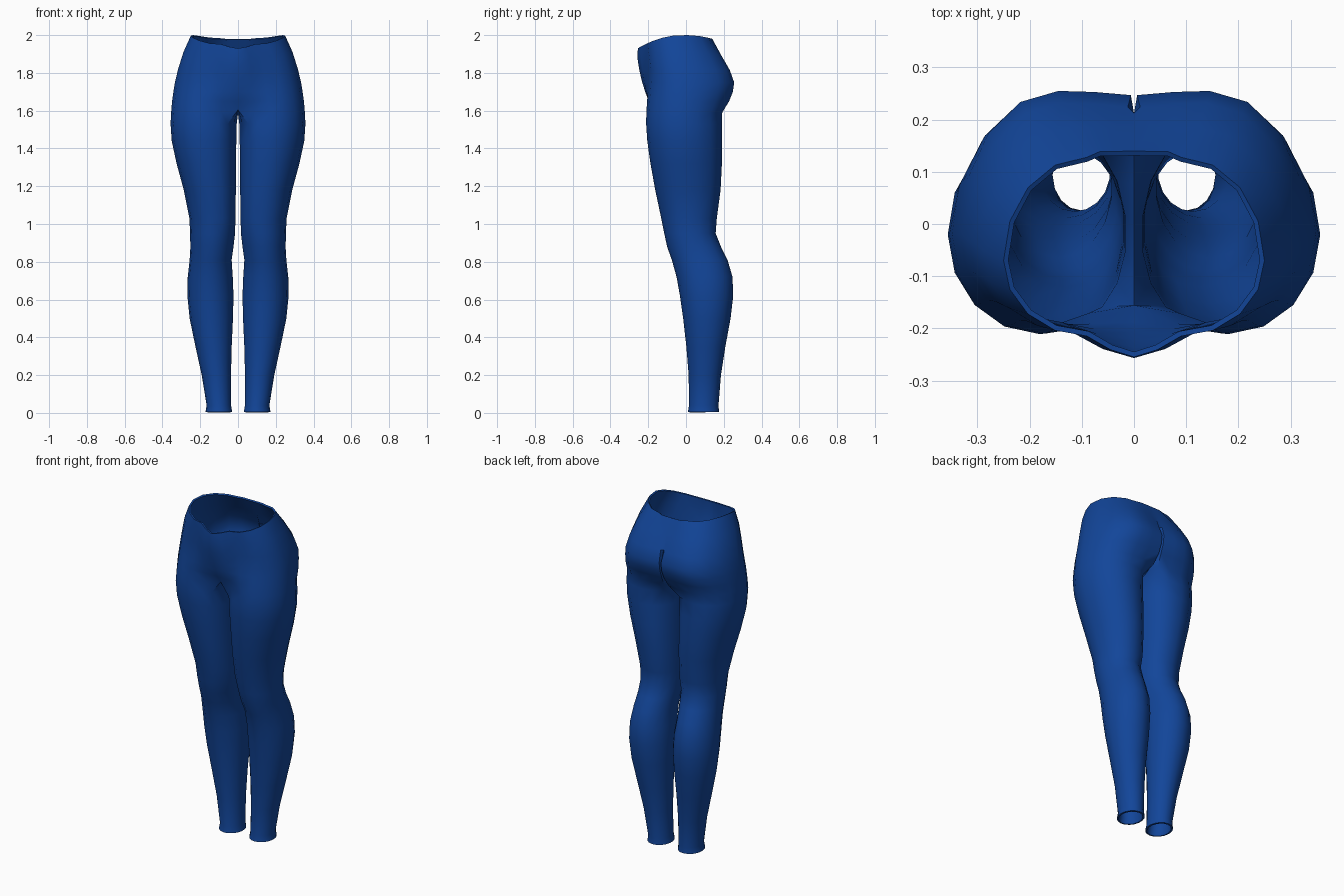
import bpy, bmesh, math

if "Cube" in bpy.data.objects:
    bpy.data.objects.remove(bpy.data.objects["Cube"])

blue = bpy.data.materials.new("denim blue")
blue.diffuse_color = (0.006, 0.06, 0.32, 1)
blue.use_nodes = True
blue.node_tree.nodes["Principled BSDF"].inputs["Base Color"].default_value = blue.diffuse_color

# Leg sections: z, inner x, outer x, front y, back y
LEG = [
    (0.005, 0.030, 0.172, 0.010, 0.175), (0.04, 0.036, 0.166, 0.016, 0.172),
    (0.20, 0.036, 0.192, 0.014, 0.185), (0.35, 0.032, 0.225, 0.002, 0.208),
    (0.50, 0.025, 0.256, -0.015, 0.236), (0.62, 0.022, 0.268, -0.032, 0.250),
    (0.72, 0.026, 0.266, -0.050, 0.246), (0.81, 0.032, 0.256, -0.075, 0.220),
    (0.88, 0.022, 0.252, -0.100, 0.185), (0.95, 0.014, 0.254, -0.115, 0.157),
    (1.03, 0.012, 0.257, -0.131, 0.163), (1.18, 0.010, 0.287, -0.163, 0.183),
    (1.32, 0.009, 0.325, -0.188, 0.190), (1.44, 0.007, 0.351, -0.205, 0.191),
    (1.53, 0.005, 0.357, -0.211, 0.190),
]
# Hip sections: z, outer x, centre x, widest y, front y, back y,
# middle front y, middle back y, cleft half width, rim slope share
HIP = [
    (1.59, 0.354, 0.17, -0.02, -0.210, 0.192, -0.165, 0.130, 0.015, 0),
    (1.65, 0.349, 0.16, -0.02, -0.206, 0.228, -0.198, 0.165, 0.007, 0),
    (1.70, 0.342, 0.15, -0.02, -0.202, 0.248, -0.216, 0.195, 0.006, 0),
    (1.75, 0.334, 0.145, -0.02, -0.198, 0.255, -0.232, 0.210, 0.006, 0),
    (1.82, 0.317, 0.14, -0.03, -0.198, 0.232, -0.247, 0.212, 0.012, 0.1),
    (1.91, 0.289, 0.12, -0.05, -0.207, 0.186, -0.257, 0.184, 0.035, 0.45),
    (2.00, 0.250, 0.09, -0.07, -0.215, 0.128, -0.255, 0.140, 0.040, 1.0),
]


def outer_arc(cx, a, yc, yf, yb):
    pts = []
    for i in range(9):
        t = math.radians(-90 + 22.5 * i)
        s = math.sin(t)
        pts.append((cx + a * math.cos(t), yc + s * ((yb - yc) if s > 0 else (yc - yf))))
    return pts


def leg_ring(z, xi, xo, yf, yb):
    cx, yc = (xi + xo) / 2, (yf + yb) / 2
    if z > 1.1:
        yc -= 0.01
    flat = 0.75 if z > 0.95 else 1.0        # thighs are flatter inside
    outer = outer_arc(cx, xo - cx, yc, yf, yb)
    inner = []
    for k in range(1, 9):
        t = math.radians(90 + 20 * k)
        s = math.sin(t)
        inner.append((cx - (cx - xi) * abs(math.cos(t)) ** flat,
                      yc + s * ((yb - yc) if s > 0 else (yc - yf))))
    ring = inner[6:] + outer + inner[:6]
    return [(x, y, z) for x, y in ring]


def rim_drop(y):
    return -1.27 * max(0, -y - 0.02) ** 2 - 0.02 * (max(0, y) / 0.14) ** 2


def hip_arc(z, xo, cx, yc, yf, yb, ymf, ymb, xn, slope):
    near = max(yb - 0.008, ymb - 0.001)
    pts = [(0, ymf), (cx * 0.5, ymf + (yf - ymf) * 0.35)]
    pts += outer_arc(cx, xo - cx, yc, yf, yb)
    pts += [((cx + xn) / 2, max(yb - 0.002, near)), (xn, near), (0, ymb)]
    return [(x, y, z + slope * rim_drop(y)) for x, y in pts]


bm = bmesh.new()


def bridge(a, b, closed):
    n = len(b)
    for i in range(n if closed else n - 1):
        j = (i + 1) % n
        bm.faces.new((a[i], a[j], b[j], b[i]))


# One leg, closing in a seam along the middle of the crotch
rings = [leg_ring(*r) for r in LEG]
arcs = [hip_arc(*r) for r in HIP]
seam = arcs[0] + [(0, 0.08, 1.585), (0, 0.0, 1.585), (0, -0.09, 1.59)]
seam[0] = (0, -0.165, 1.605)
rings.append(seam)
verts = [[bm.verts.new(p) for p in r] for r in rings]
for a, b in zip(verts, verts[1:]):
    bridge(a, b, True)

# Half of the hips, open along the middle
below = verts[-1]
for arc in arcs[1:]:
    row = [bm.verts.new(p) for p in arc]
    bridge(below, row, False)
    below = row

for f in bm.faces:
    f.smooth = True
me = bpy.data.meshes.new("leggings")
bm.to_mesh(me)
bm.free()
me.materials.append(blue)
leggings = bpy.data.objects.new("leggings", me)
bpy.context.collection.objects.link(leggings)

# Second half and cloth thickness
mirror = leggings.modifiers.new("other_half", 'MIRROR')
mirror.use_clip = True
mirror.merge_threshold = 0.0005
cloth = leggings.modifiers.new("cloth", 'SOLIDIFY')
cloth.thickness = 0.01
cloth.offset = -1

bpy.context.view_layer.objects.active = leggings
leggings.select_set(True)
for m in ("other_half", "cloth"):
    bpy.ops.object.modifier_apply(modifier=m)
bpy.ops.object.shade_smooth_by_angle(angle=math.radians(50))
